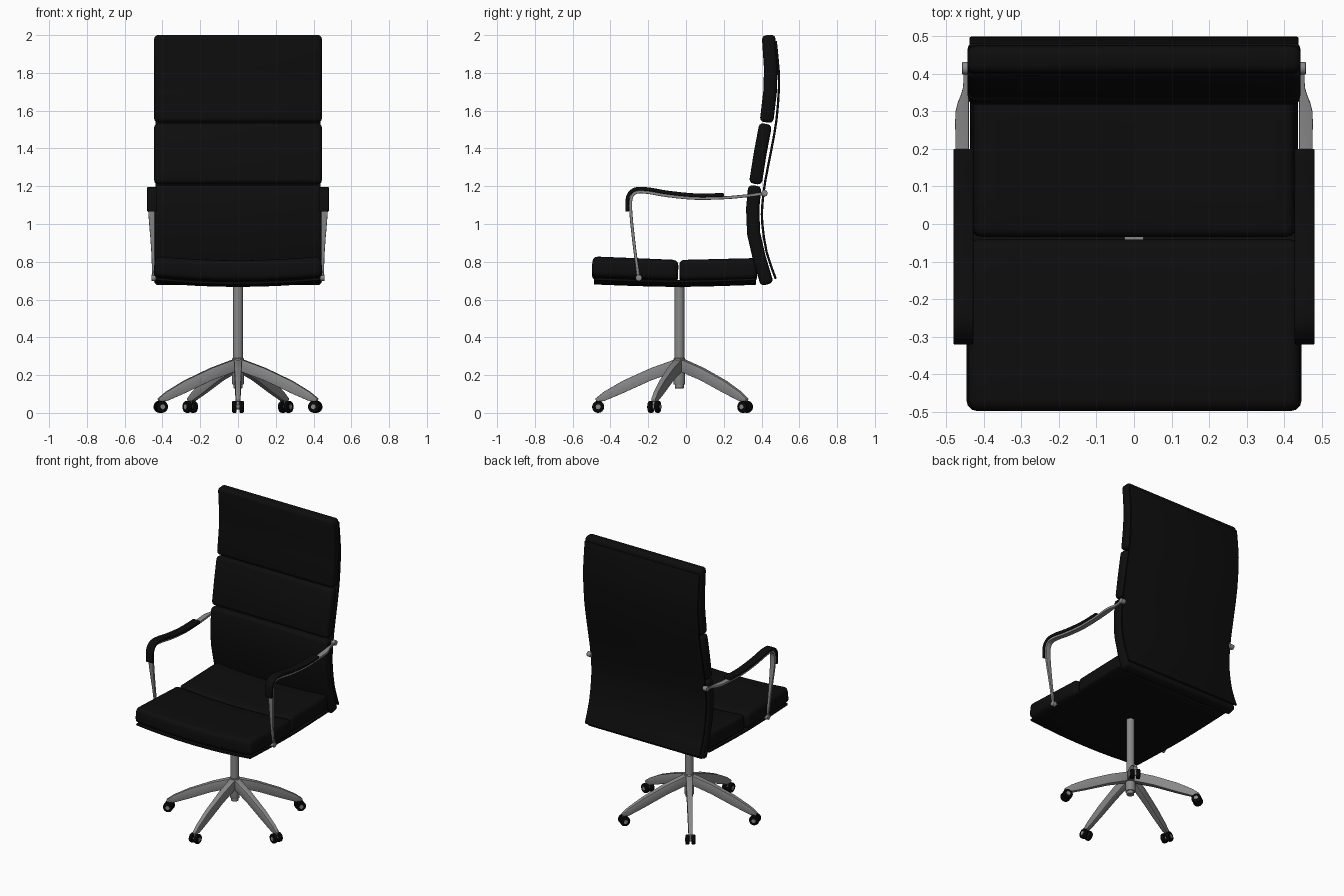
import bpy, bmesh, math
from mathutils import Matrix, Vector

cube = bpy.data.objects.get("Cube")
if cube:
    bpy.data.objects.remove(cube, do_unlink=True)


def material(name, value, rough):
    m = bpy.data.materials.new(name)
    m.use_nodes = True
    m.diffuse_color = (value, value, value, 1)
    bsdf = m.node_tree.nodes["Principled BSDF"]
    bsdf.inputs["Base Color"].default_value = (value, value, value, 1)
    bsdf.inputs["Roughness"].default_value = rough
    return m


LEATHER = material("black leather", 0.004, 0.6)
METAL = material("grey metal", 0.25, 0.4)
RUBBER = material("black rubber", 0.002, 0.7)


def finish(name, bm, mat, bevel=0.0, thickness=0.0, segments=3):
    """Turn a bmesh into an object with solid thickness, rounded edges and smooth shading."""
    bmesh.ops.recalc_face_normals(bm, faces=bm.faces)
    mesh = bpy.data.meshes.new(name)
    bm.to_mesh(mesh)
    bm.free()
    mesh.materials.append(mat)
    ob = bpy.data.objects.new(name, mesh)
    bpy.context.collection.objects.link(ob)
    if thickness:
        mod = ob.modifiers.new("thickness", 'SOLIDIFY')
        mod.thickness, mod.offset = thickness, 0
    if bevel:
        mod = ob.modifiers.new("rounding", 'BEVEL')
        mod.width, mod.segments = bevel, segments
        mod.limit_method, mod.angle_limit = 'ANGLE', math.radians(50)
    if ob.modifiers:
        graph = bpy.context.evaluated_depsgraph_get()
        ob.data = bpy.data.meshes.new_from_object(ob.evaluated_get(graph))
        ob.modifiers.clear()
    bpy.ops.object.select_all(action='DESELECT')
    ob.select_set(True)
    bpy.context.view_layer.objects.active = ob
    bpy.ops.object.shade_smooth_by_angle(angle=math.radians(40))
    return ob


def smooth_path(points, steps):
    """Catmull-Rom curve through the points."""
    p = [Vector(q) for q in points]
    p = [2 * p[0] - p[1]] + p + [2 * p[-1] - p[-2]]
    out = []
    for a, b, c, d in zip(p, p[1:], p[2:], p[3:]):
        for i in range(steps):
            t = i / steps
            out.append(0.5 * (2 * b + (c - a) * t + (2 * a - 5 * b + 4 * c - d) * t * t
                              + (3 * b - a - 3 * c + d) * t ** 3))
    return out + [p[-2]]


def sheet(name, path, mat, thickness, bevel, columns=1, steps=2, sag=0.0):
    """Bent slab following (y, z, x_start, x_end) points."""
    bm = bmesh.new()
    rows = []
    for y, z, xa, xb in smooth_path(path, steps):
        row = []
        for i in range(columns + 1):
            f = i / columns
            lift = sag * ((2 * f - 1) ** 2 - 1)
            row.append(bm.verts.new((xa + (xb - xa) * f, y, z + lift)))
        rows.append(row)
    for r, s in zip(rows, rows[1:]):
        for i in range(columns):
            bm.faces.new((r[i], r[i + 1], s[i + 1], s[i]))
    return finish(name, bm, mat, bevel, thickness)


def wide(points, half):
    return [(y, z, -half, half) for y, z in points]


def cylinder(name, radius, start, end, mat, bevel=0.0, sides=24):
    a, b = Vector(start), Vector(end)
    turn = (b - a).to_track_quat('Z', 'Y').to_matrix().to_4x4()
    bm = bmesh.new()
    bmesh.ops.create_cone(bm, cap_ends=True, segments=sides, radius1=radius, radius2=radius,
                          depth=(b - a).length, matrix=Matrix.Translation((a + b) / 2) @ turn)
    return finish(name, bm, mat, bevel, segments=2)


# Seat: two cushions on a thin dished shell
sheet("seat_cushion_front", wide([(-0.497, 0.777), (-0.27, 0.768), (-0.042, 0.758)], 0.444),
      LEATHER, 0.108, 0.028, columns=8, sag=0.022)
sheet("seat_cushion_rear", wide([(-0.034, 0.758), (0.17, 0.763), (0.375, 0.768)], 0.43),
      LEATHER, 0.108, 0.024, columns=8, sag=0.022)
sheet("seat_shell", wide([(-0.488, 0.709), (-0.25, 0.7), (-0.04, 0.696), (0.17, 0.7),
                          (0.37, 0.707)], 0.436),
      LEATHER, 0.014, 0.004, columns=8, sag=0.022)

# Backrest: three cushions in front of a thin curved shell
sheet("back_cushion_lower", wide([(0.43, 0.68), (0.388, 0.82), (0.358, 0.95), (0.353, 1.08),
                                  (0.364, 1.203)], 0.444), LEATHER, 0.07, 0.022, steps=1)
sheet("back_cushion_middle", wide([(0.367, 1.212), (0.392, 1.37), (0.422, 1.53)], 0.444),
      LEATHER, 0.068, 0.022, steps=1)
sheet("back_cushion_upper", wide([(0.426, 1.538), (0.445, 1.7), (0.449, 1.82), (0.437, 2.0)],
                                 0.444), LEATHER, 0.072, 0.022, steps=1)
sheet("back_shell", wide([(0.475, 0.71), (0.427, 0.85), (0.404, 1.0), (0.404, 1.1),
                          (0.42, 1.23), (0.453, 1.4), (0.479, 1.55), (0.492, 1.72),
                          (0.49, 1.82), (0.475, 1.97)], 0.438), LEATHER, 0.012, 0.004)

# Armrests: tapered metal strap, pad and pivots on both sides
strap = [(0.42, 1.163, 0.44, 0.454), (0.36, 1.154, 0.44, 0.456), (0.3, 1.147, 0.44, 0.475),
         (0.2, 1.139, 0.44, 0.475), (0.05, 1.136, 0.44, 0.475), (-0.1, 1.15, 0.44, 0.475),
         (-0.2, 1.167, 0.44, 0.475), (-0.26, 1.168, 0.44, 0.475), (-0.289, 1.14, 0.44, 0.475),
         (-0.292, 1.06, 0.44, 0.475), (-0.272, 0.87, 0.44, 0.46), (-0.25, 0.71, 0.44, 0.454)]
pad = [(0.2, 1.154), (0.05, 1.152), (-0.1, 1.167), (-0.2, 1.184), (-0.27, 1.183),
       (-0.307, 1.145), (-0.311, 1.065)]
for side, label in ((1, "left"), (-1, "right")):
    sheet(label + "_arm_strap", [(y, z, side * a, side * b) for y, z, a, b in strap],
          METAL, 0.016, 0.003, steps=3)
    sheet(label + "_arm_pad", [(y, z, side * 0.428, side * 0.481) for y, z in pad],
          LEATHER, 0.02, 0.005, steps=4)
    for part, y, z in (("upper", 0.415, 1.163), ("lower", -0.25, 0.715)):
        cylinder(f"{label}_arm_{part}_pivot", 0.017, (side * 0.425, y, z),
                 (side * 0.458, y, z), METAL, 0.003)

# Column and hub
CY = -0.035
cylinder("gas_column", 0.026, (0, CY, 0.25), (0, CY, 0.69), METAL)
cylinder("base_hub", 0.031, (0, CY, 0.15), (0, CY, 0.29), METAL, 0.004)
cylinder("hub_cap", 0.024, (0, CY, 0.13), (0, CY, 0.16), METAL, 0.003)

# Star base: arched tapered legs with twin-wheel casters
top_edge = [(0.01, 0.288), (0.15, 0.238), (0.3, 0.17), (0.4, 0.112), (0.445, 0.076)]
low_edge = [(0.44, 0.06), (0.4, 0.062), (0.3, 0.104), (0.15, 0.172), (0.01, 0.222)]
for k in range(5):
    angle = math.radians(-90 + 72 * k)
    out = Vector((math.cos(angle), math.sin(angle), 0))
    across = Vector((-out.y, out.x, 0))
    hub = Vector((0, CY, 0))

    bm = bmesh.new()
    sides = []
    for s in (-1, 1):
        sides.append([bm.verts.new(hub + out * r + across * s * (0.022 - 0.022 * r)
                                   + Vector((0, 0, z))) for r, z in top_edge + low_edge])
    n = len(sides[0])
    for i in range(n):
        j = (i + 1) % n
        bm.faces.new((sides[0][i], sides[0][j], sides[1][j], sides[1][i]))
    for ring in sides:
        for i in range(n // 2 - 1):
            bm.faces.new((ring[i], ring[i + 1], ring[n - 2 - i], ring[n - 1 - i]))
    finish(f"base_leg_{k + 1}", bm, METAL, 0.003, segments=2)

    centre = hub + out * 0.43 + Vector((0, 0, 0.032))
    cylinder(f"caster_stem_{k + 1}", 0.009, centre, centre + Vector((0, 0, 0.05)), METAL, sides=12)
    cylinder(f"caster_axle_{k + 1}", 0.013, centre - across * 0.033, centre + across * 0.033,
             METAL, sides=16)
    for s, label in ((-1, "a"), (1, "b")):
        cylinder(f"caster_wheel_{k + 1}{label}", 0.032, centre + across * s * 0.007,
                 centre + across * s * 0.031, RUBBER, 0.006)
